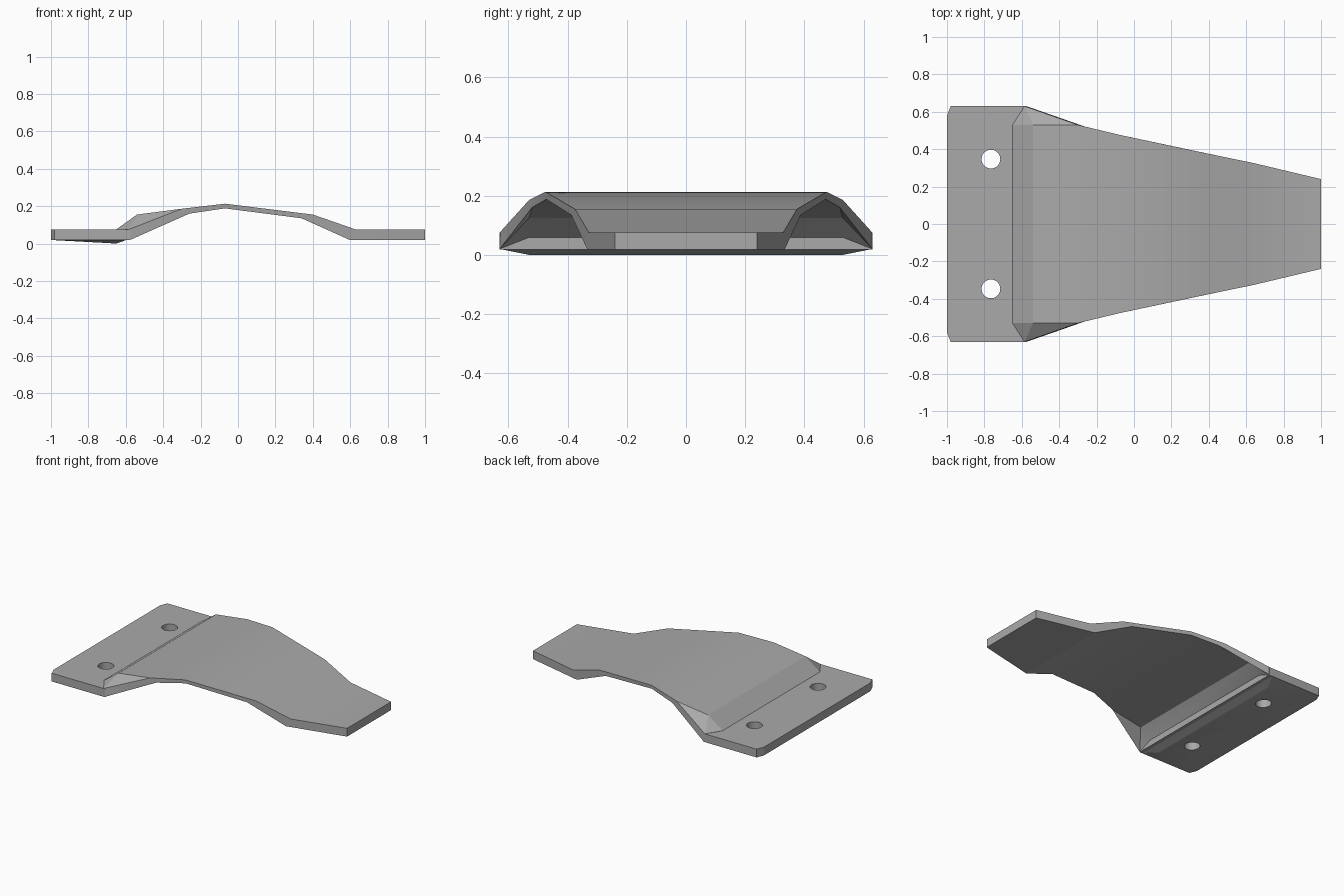
import bpy, bmesh, math

cube = bpy.data.objects.get("Cube")
if cube:
    bpy.data.objects.remove(cube, do_unlink=True)

GREY = (0.40, 0.40, 0.40, 1)
metal = bpy.data.materials.new("grey metal")
metal.use_nodes = True
metal.diffuse_color = GREY
metal.node_tree.nodes["Principled BSDF"].inputs["Base Color"].default_value = GREY


def finish(name, bm):
    bmesh.ops.remove_doubles(bm, verts=bm.verts, dist=0.0005)
    bmesh.ops.recalc_face_normals(bm, faces=bm.faces)
    mesh = bpy.data.meshes.new(name)
    bm.to_mesh(mesh)
    bm.free()
    obj = bpy.data.objects.new(name, mesh)
    bpy.context.collection.objects.link(obj)
    mesh.materials.append(metal)
    return obj


def activate(obj):
    bpy.ops.object.select_all(action='DESELECT')
    obj.select_set(True)
    bpy.context.view_layer.objects.active = obj


def mirrored(points):
    return points + [(x, -y, z) for x, y, z in reversed(points)]


def drill(obj):
    # Two bolt holes, one on each side
    for y in (-0.347, 0.347):
        bpy.ops.mesh.primitive_cylinder_add(vertices=32, radius=0.05, depth=0.4,
                                            location=(-0.765, y, 0.05))
        cutter = bpy.context.object
        cutter.hide_render = True
        activate(obj)
        mod = obj.modifiers.new("hole", 'BOOLEAN')
        mod.operation = 'DIFFERENCE'
        mod.solver = 'EXACT'
        mod.object = cutter
        bpy.ops.object.modifier_apply(modifier=mod.name)
        bpy.data.objects.remove(cutter, do_unlink=True)


# Mounting plate with clipped outer corners
bm = bmesh.new()
outline = mirrored([(-0.575, 0.63, 0.018), (-0.98, 0.63, 0.018), (-1, 0.58, 0.018)])
face = bm.faces.new([bm.verts.new(p) for p in outline])
top = bmesh.ops.extrude_face_region(bm, geom=[face])["geom"]
bmesh.ops.translate(bm, vec=(0, 0, 0.057),
                    verts=[v for v in top if isinstance(v, bmesh.types.BMVert)])
plate = finish("mounting_plate", bm)

# Shallow wedge under the plate
bm = bmesh.new()
rim = [(-0.98, 0.62), (-0.62, 0.53), (-0.6, 0.62)]
points = mirrored([(x, y, z) for x, y in rim for z in (0.018, 0.03)] + [(-0.65, 0.53, 0)])
bmesh.ops.convex_hull(bm, input=[bm.verts.new(p) for p in points])
wedge = finish("underside_wedge", bm)

# Bent tapering strap: each row is (inner point, outer flange point)
corner_top, corner_low = (-0.585, 0.63, 0.075), (-0.575, 0.63, 0.02)
upper = [(-0.65, 0.53, 0.076), (-0.54, 0.53, 0.155), (-0.3, 0.53, 0.186),
         (-0.07, 0.475, 0.213), (0.4, 0.375, 0.155), (0.63, 0.328, 0.075), (1, 0.24, 0.075)]
lower = [(-0.58, 0.53, 0.055), (-0.5, 0.53, 0.125), (-0.26, 0.52, 0.16),
         (-0.07, 0.472, 0.188), (0.34, 0.388, 0.135), (0.6, 0.333, 0.018), (1, 0.24, 0.018)]
bm = bmesh.new()


def flanged(line, corner):
    rows = []
    for i, p in enumerate(line):
        half = [p, corner if i < 2 else p]
        rows.append([(x, -y, z) for x, y, z in reversed(half)] + half)
    return rows


def quad(*points):
    unique = list(dict.fromkeys(points))
    if len(unique) > 2:
        bm.faces.new([bm.verts.new(p) for p in unique])


tops, lows = flanged(upper, corner_top), flanged(lower, corner_low)
for rows in (tops, lows):
    for a, b in zip(rows, rows[1:]):
        for j in range(3):
            quad(a[j], a[j + 1], b[j + 1], b[j])
# Long edges, then the two ends
for i in range(len(tops) - 1):
    for j in (0, 3):
        quad(tops[i][j], tops[i + 1][j], lows[i + 1][j], lows[i][j])
for i in (0, -1):
    for j in range(3):
        quad(tops[i][j], tops[i][j + 1], lows[i][j + 1], lows[i][j])
strap = finish("strap", bm)

for part in (plate, wedge):
    drill(part)
for part in (plate, wedge, strap):
    activate(part)
    bpy.ops.object.shade_smooth_by_angle(angle=math.radians(20))
